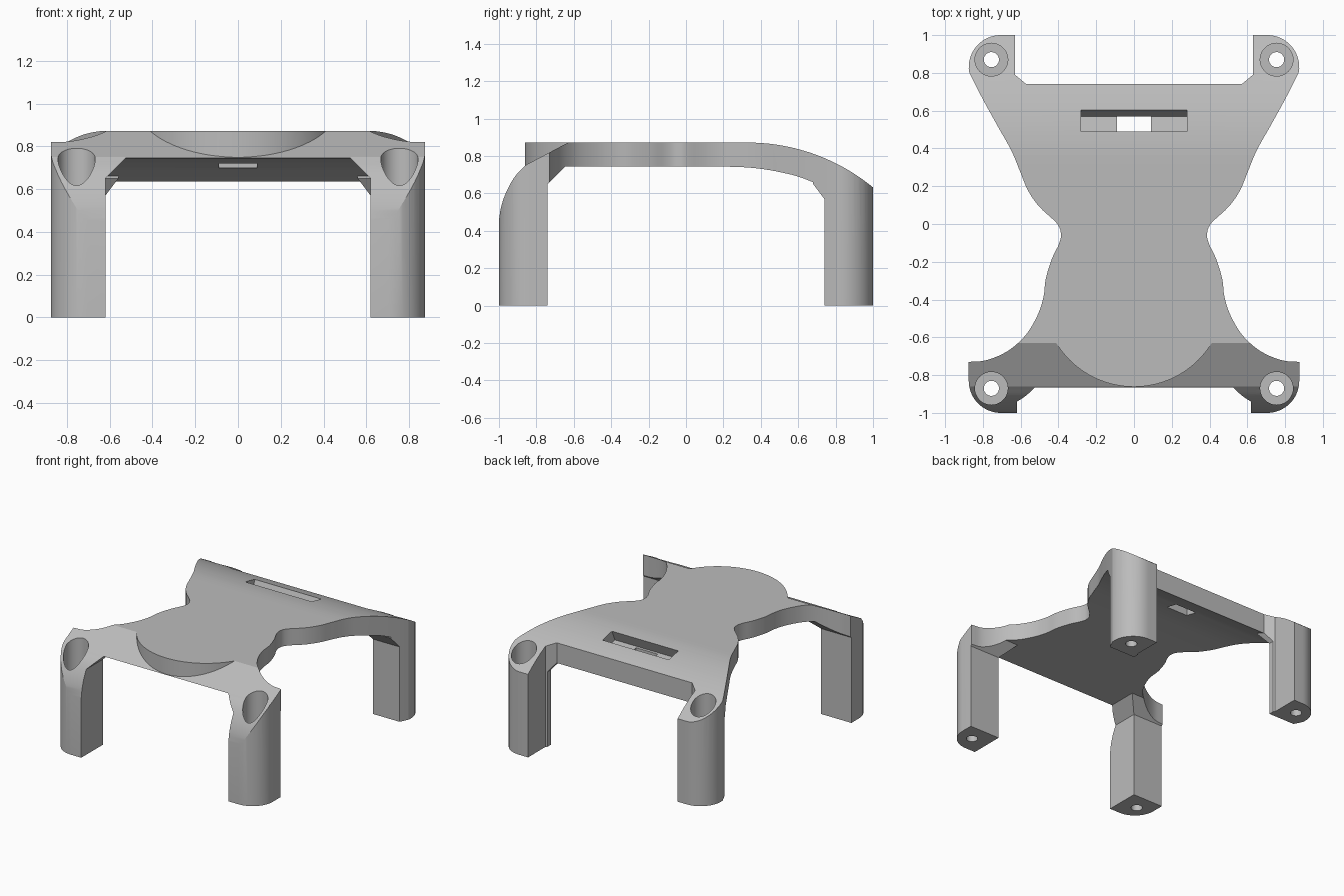
import bpy, bmesh, math
from mathutils import Vector

cube = bpy.data.objects.get("Cube")
if cube:
    bpy.data.objects.remove(cube, do_unlink=True)

gray = bpy.data.materials.new("plain gray")
gray.use_nodes = True
gray.diffuse_color = (0.5, 0.5, 0.5, 1)
gray.node_tree.nodes["Principled BSDF"].inputs["Base Color"].default_value = (0.5, 0.5, 0.5, 1)


def loft(name, rings):
    """Closed solid through matching rings of points."""
    bm = bmesh.new()
    loops = [[bm.verts.new(p) for p in ring] for ring in rings]
    n = len(loops[0])
    for a, b in zip(loops, loops[1:]):
        for i in range(n):
            j = (i + 1) % n
            bm.faces.new((a[i], a[j], b[j], b[i]))
    bm.faces.new(loops[0][::-1])
    bm.faces.new(loops[-1])
    bmesh.ops.recalc_face_normals(bm, faces=bm.faces)
    mesh = bpy.data.meshes.new(name)
    bm.to_mesh(mesh)
    bm.free()
    mesh.materials.append(gray)
    obj = bpy.data.objects.new(name, mesh)
    bpy.context.collection.objects.link(obj)
    return obj


def across(name, profile, half):
    """Side profile (y, z) extruded along x."""
    return loft(name, [[(x, y, z) for y, z in profile] for x in (-half, half)])


def upright(name, outline, low, high):
    """Plan outline (x, y) extruded along z."""
    return loft(name, [[(x, y, z) for x, y in outline] for z in (low, high)])


def arc(cx, cy, r, start, end, steps):
    angles = [math.radians(start + (end - start) * i / steps) for i in range(steps + 1)]
    return [(cx + r * math.cos(a), cy + r * math.sin(a)) for a in angles]


def rod(name, x, y, r, low, high, steps=48):
    return upright(name, arc(x, y, r, 0, 360, steps)[:-1], low, high)


def curve(points, steps=5):
    """Smooth path through the points."""
    p = [Vector(q) for q in points]
    p = [2 * p[0] - p[1]] + p + [2 * p[-1] - p[-2]]
    out = []
    for a, b, c, d in zip(p, p[1:], p[2:], p[3:]):
        for i in range(steps):
            t = i / steps
            q = (2 * b + (c - a) * t + (2 * a - 5 * b + 4 * c - d) * t**2
                 + (3 * b - a - 3 * c + d) * t**3) / 2
            out.append(tuple(q))
    return out + [tuple(points[-1])]


def combine(target, tool, operation):
    mod = target.modifiers.new("cut", "BOOLEAN")
    mod.operation = operation
    mod.solver = "EXACT"
    mod.object = tool
    bpy.context.view_layer.objects.active = target
    bpy.ops.object.modifier_apply(modifier=mod.name)
    bpy.data.objects.remove(tool, do_unlink=True)


# Plate with its underside bending down at the back
underside = curve([(0.15, 0.745), (0.35, 0.737), (0.52, 0.71), (0.68, 0.66), (1.15, 0.46)])
frame = across("stand_frame", [(-1.15, 1.2), (-1.15, 0.745)] + underside + [(1.15, 1.2)], 1.1)

# Legs, flaring inwards where they meet the plate
for sx in (-1, 1):
    for sy, z1, z2, grow in ((-1, 0.65, 0.75, 0.1), (1, 0.57, 0.65, 0.06)):
        rings = []
        for z, g in ((-0.1, 0), (z1, 0), (z2, grow), (1, grow)):
            xi, yi = 0.62 - g, 0.74 - g
            rings.append([(sx * x, sy * y, z) for x, y in
                          ((xi, yi), (1, yi), (1, 1.1), (xi, 1.1))])
        combine(frame, loft("leg", rings), "UNION")

# Waisted plan outline with rounded outer corners
side = curve([(0.872, 0.80), (0.80, 0.66), (0.72, 0.515), (0.65, 0.39), (0.60, 0.27),
              (0.56, 0.175), (0.50, 0.09), (0.41, 0.005), (0.387, -0.05), (0.397, -0.105),
              (0.435, -0.185), (0.467, -0.29), (0.478, -0.38), (0.505, -0.47),
              (0.56, -0.57), (0.625, -0.64), (0.70, -0.69), (0.79, -0.723), (0.875, -0.73)])
half = ([(0.57, 0.74), (0.63, 0.79), (0.63, 1)] + arc(0.705, 0.83, 0.17, 90, -8, 16)
        + side[1:] + arc(0.705, -0.83, 0.17, 0, -90, 16))
outline = half + [(-x, y) for x, y in reversed(half)]
combine(frame, upright("plan_outline", outline, -0.3, 1.4), "INTERSECT")

# Flat top that rolls down at the back
roll = [(y, z) for y, z in arc(0.33, 0.872 - 1.055, 1.055, 90, 44, 24)]
combine(frame, across("top_profile", [(-1.2, 0.872), (-1.2, 0), (1.2, 0), (1.2, 0.5)]
                      + roll[::-1], 1.2), "INTERSECT")

# Front ramp, leaving the round platform standing
nose = curve([(-0.86, 0.75), (-0.915, 0.69), (-0.96, 0.61), (-0.988, 0.53), (-1.001, 0.45)])
ramp = across("front_ramp", [(-0.55, 1.3), (-0.55, 0.914), (-0.63, 0.872)] + nose
              + [(-1.3, 0.3), (-1.3, 1.3)], 1.3)
combine(ramp, rod("round_platform", 0, -0.38, 0.482, -0.5, 1.5, 96), "DIFFERENCE")
combine(frame, ramp, "DIFFERENCE")

# Screw holes with wide counterbores
for sx in (-1, 1):
    for sy in (-1, 1):
        for r, low in ((0.087, 0.12), (0.04, -0.2)):
            combine(frame, rod("screw_hole", sx * 0.755, sy * 0.87, r, low, 1.3), "DIFFERENCE")

# Slanted slot at the back with a smaller opening through its floor
combine(frame, across("slot", [(0.522, 0.93), (0.645, 0.93), (0.57, 0.755), (0.455, 0.78)],
                      0.28), "DIFFERENCE")
combine(frame, across("slot_opening", [(0.47, 0.8), (0.568, 0.8), (0.568, 0.5), (0.47, 0.5)],
                      0.09), "DIFFERENCE")

bpy.ops.object.select_all(action="DESELECT")
frame.select_set(True)
bpy.context.view_layer.objects.active = frame
bpy.ops.object.shade_smooth_by_angle(angle=math.radians(18))
